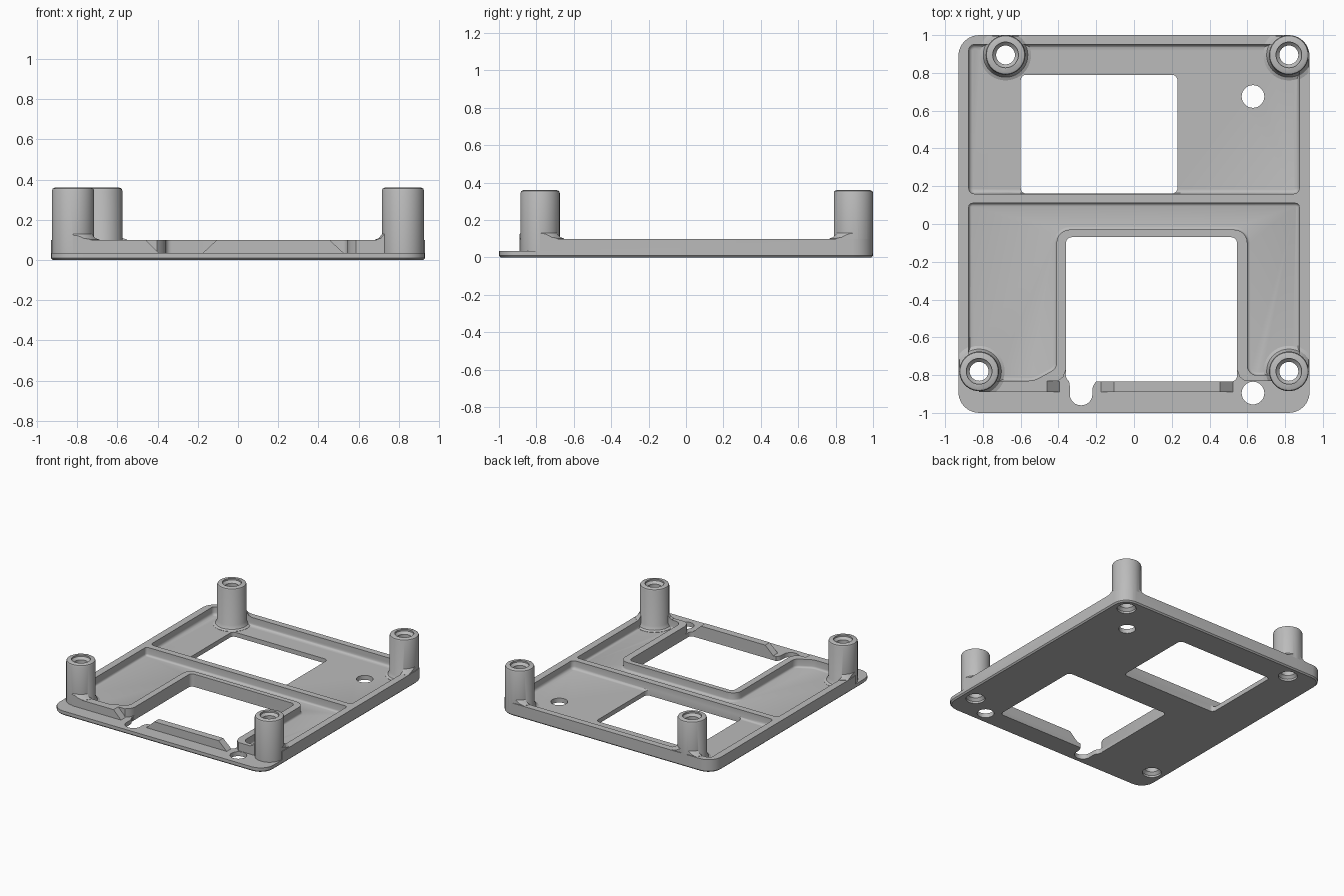
import bpy, bmesh, math
from mathutils import Vector

cube = bpy.data.objects.get("Cube")
if cube:
    bpy.data.objects.remove(cube, do_unlink=True)

FLOOR, RIM, TOP = 0.035, 0.1, 0.36
POSTS = [(-0.68, 0.895), (0.82, 0.895), (-0.82, -0.78), (0.82, -0.78)]

grey = bpy.data.materials.new("plain grey")
grey.use_nodes = True
grey.diffuse_color = (0.5, 0.5, 0.5, 1)
grey.node_tree.nodes["Principled BSDF"].inputs["Base Color"].default_value = (0.5, 0.5, 0.5, 1)


def finish(bm, name):
    bmesh.ops.recalc_face_normals(bm, faces=bm.faces)
    mesh = bpy.data.meshes.new(name)
    bm.to_mesh(mesh)
    bm.free()
    mesh.materials.append(grey)
    ob = bpy.data.objects.new(name, mesh)
    bpy.context.collection.objects.link(ob)
    return ob


def rounded(corners, steps=6):
    """Outline from (x, y, tangent length) corners, each rounded by an arc."""
    out = []
    n = len(corners)
    for i, (x, y, t) in enumerate(corners):
        p = Vector((x, y))
        if t == 0:
            out.append(p)
            continue
        a = (Vector(corners[i - 1][:2]) - p).normalized()
        b = (Vector(corners[(i + 1) % n][:2]) - p).normalized()
        half = a.angle(b) / 2
        centre = p + (a + b).normalized() * (t / math.cos(half))
        u, v = p + a * t - centre, p + b * t - centre
        for k in range(steps + 1):
            out.append(centre + u.normalized().slerp(v.normalized(), k / steps) * u.length)
    return out


def rect(x0, x1, y0, y1, r):
    return rounded([(x0, y0, r), (x1, y0, r), (x1, y1, r), (x0, y1, r)])


def prism(name, pts, z0, z1, bevel=0, segments=1):
    """Extruded outline, with optionally bevelled bottom edges."""
    bm = bmesh.new()
    face = bm.faces.new([bm.verts.new((p[0], p[1], z0)) for p in pts])
    res = bmesh.ops.extrude_face_region(bm, geom=[face], use_keep_orig=True)
    for v in res["geom"]:
        if isinstance(v, bmesh.types.BMVert):
            v.co.z = z1
    bmesh.ops.recalc_face_normals(bm, faces=bm.faces)
    if bevel:
        low = [e for e in bm.edges if all(abs(v.co.z - z0) < 1e-5 for v in e.verts)]
        bmesh.ops.bevel(bm, geom=low, offset=bevel, segments=segments, profile=0.5, affect='EDGES')
    return finish(bm, name)


def lathe(name, profile, at, sides=40):
    """Closed solid turned about a vertical axis from (radius, z) points."""
    bm = bmesh.new()
    rings = []
    for r, z in profile:
        rings.append([bm.verts.new((at[0] + r * math.cos(math.tau * k / sides),
                                    at[1] + r * math.sin(math.tau * k / sides), z))
                      for k in range(sides)])
    for lo, hi in zip(rings, rings[1:]):
        for k in range(sides):
            j = (k + 1) % sides
            bm.faces.new((lo[k], lo[j], hi[j], hi[k]))
    bm.faces.new(rings[0])
    bm.faces.new(rings[-1])
    return finish(bm, name)


def combine(target, other, op):
    mod = target.modifiers.new("combine", 'BOOLEAN')
    mod.object, mod.operation, mod.solver = other, op, 'EXACT'
    bpy.context.view_layer.update()
    dg = bpy.context.evaluated_depsgraph_get()
    mesh = bpy.data.meshes.new_from_object(target.evaluated_get(dg))
    target.modifiers.clear()
    target.data = mesh
    bpy.data.objects.remove(other, do_unlink=True)


def cut(other):
    combine(tray, other, 'DIFFERENCE')


def add(other):
    combine(tray, other, 'UNION')


def add_collars(profile):
    for at in POSTS:
        collar = lathe("collar", profile, at)
        clip = prism("clip", rect(-0.925, 0.925, -0.995, 0.995, 0.1), 0, 1)
        combine(collar, clip, 'INTERSECT')
        add(collar)


# Tray blank, with fillets where the posts meet the rim
tray = prism("mounting_tray", rect(-0.93, 0.93, -1, 1, 0.11), 0, RIM, 0.01)
add_collars([(0.14, 0.08), (0.14, 0.102), (0.122, 0.108), (0.105, 0.13)])

# Rear and front pockets
cut(prism("rear_pocket", rect(-0.875, 0.875, 0.16, 0.95, 0.03), FLOOR, 1, 0.022, 3))
front_pocket = rounded([
    (-0.875, 0.11, 0.02), (-0.875, -0.73, 0.02), (-0.76, -0.83, 0.02),
    (-0.53, -0.83, 0.03), (-0.41, -0.765, 0.03), (-0.41, -0.03, 0.07),
    (0.6, -0.03, 0.07), (0.6, -0.8, 0.05), (0.76, -0.8, 0.02),
    (0.875, -0.73, 0.02), (0.875, 0.11, 0.02)])
cut(prism("front_pocket", front_pocket, FLOOR, 1, 0.015, 3))

# Fillets where the posts meet the floor
add_collars([(0.135, 0.02), (0.135, 0.037), (0.118, 0.045), (0.105, 0.07)])

# Low front ledge, wrapping round the front posts
cut(prism("front_step", [(-1.1, -1.1), (1.1, -1.1), (1.1, -0.78), (0.82, -0.78), (0.82, -0.89),
                         (-0.82, -0.89), (-0.82, -0.78), (-1.1, -0.78)], FLOOR, 1))

# Sloping gaps in the front wall
for low0, low1, top0, top1 in [(-0.395, -0.175, -0.46, -0.105), (0.525, 0.82, 0.455, 0.82)]:
    gap = prism("wall_gap", [(low0, FLOOR), (low1, FLOOR), (top1, RIM), (top1, 0.3),
                             (top0, 0.3), (top0, RIM)], 0.832, 1.1)
    for v in gap.data.vertices:
        v.co = (v.co.x, -v.co.z, v.co.y)
    gap.data.flip_normals()
    bm = bmesh.new()
    bm.from_mesh(gap.data)
    bmesh.ops.recalc_face_normals(bm, faces=bm.faces)
    bm.to_mesh(gap.data)
    bm.free()
    cut(gap)

# Eased wall corners beside the gaps
for x, side in [(-0.36, -1), (0.545, 1)]:
    cut(prism("corner_ease", [(x - side * 0.03, -0.77), (x, -0.77), (x + side * 0.015, -0.81),
                              (x + side * 0.045, -0.834), (x - side * 0.03, -0.834)], FLOOR, 1))

# Large openings, cable slot and round holes
cut(prism("rear_opening", rect(-0.6, 0.23, 0.161, 0.79, 0.03), -1, 1))
cut(prism("front_opening", rect(-0.36, 0.545, -0.834, -0.07, 0.03), -1, 1))
cut(prism("slot", rounded([(-0.34, -0.96, 0.059), (-0.22, -0.96, 0.059), (-0.22, -0.86, 0.02),
                           (-0.19, -0.82, 0), (-0.365, -0.79, 0), (-0.34, -0.84, 0.02)]), -1, 1))
for at in [(0.63, 0.675), (0.63, -0.895)]:
    cut(lathe("round_hole", [(0.06, -0.5), (0.06, 0.5)], at))

# Corner posts, each with a countersunk bore
for at in POSTS:
    add(lathe("post", [(0.105, 0.02), (0.105, TOP - 0.015), (0.101, TOP - 0.005), (0.09, TOP)], at))
for at in POSTS:
    cut(lathe("bore", [(0.068, -0.1), (0.068, 0.015), (0.05, 0.035), (0.05, TOP - 0.03),
                       (0.068, TOP - 0.012), (0.068, 0.5)], at))

# Smooth curved faces, keep edges sharp
bpy.ops.object.select_all(action='DESELECT')
bpy.context.view_layer.objects.active = tray
tray.select_set(True)
bpy.ops.object.shade_smooth_by_angle(angle=math.radians(32))
